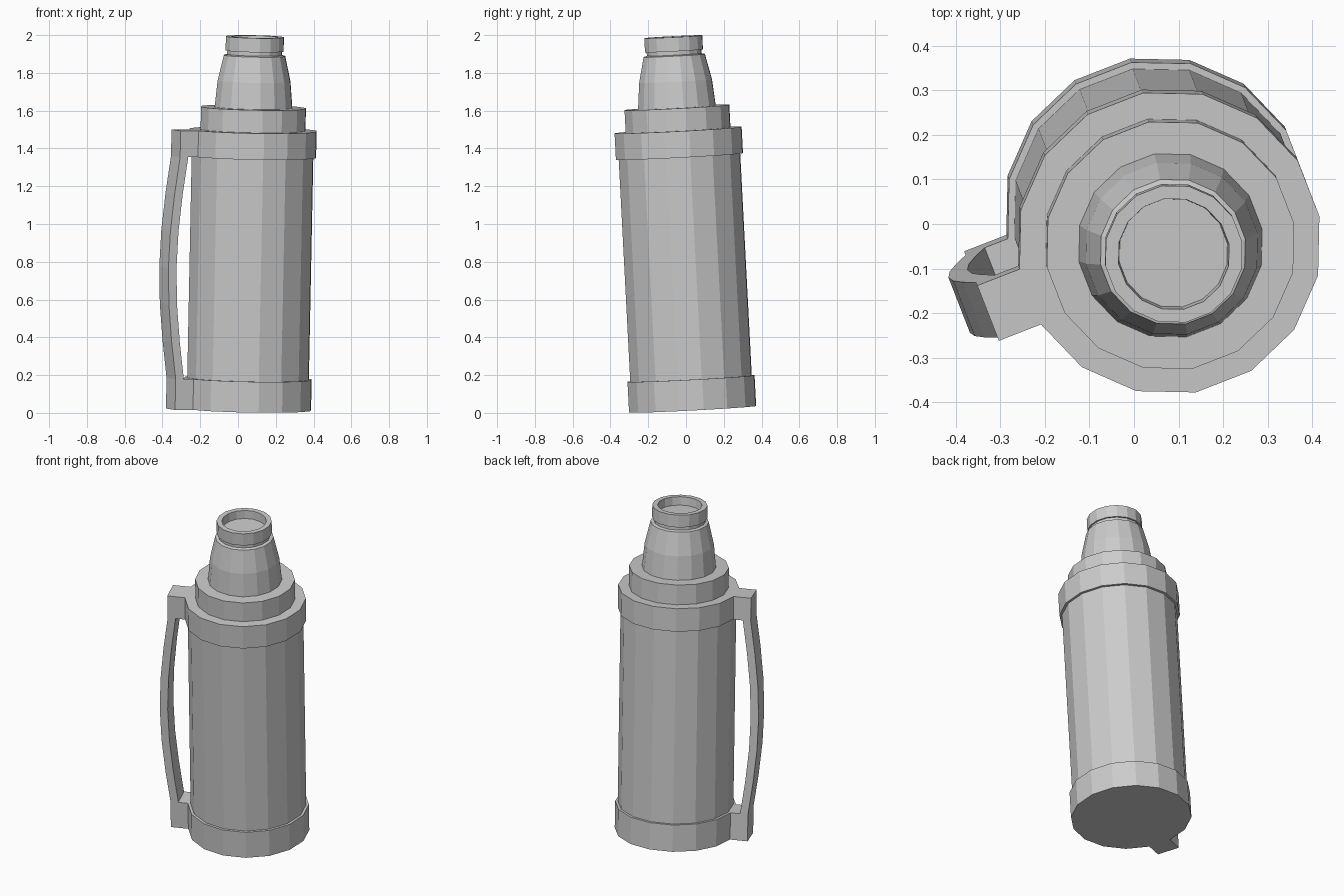
import bpy, bmesh
from math import sin, cos, pi, radians
from mathutils import Matrix, Vector

cube = bpy.data.objects.get("Cube")
if cube:
    bpy.data.objects.remove(cube, do_unlink=True)

SIDES = 16
PHASE = radians(10)
# the flask leans slightly forward and to its left
LEAN = Vector((0.02, -0.052, 1)).to_track_quat('Z', 'Y').to_matrix().to_4x4()
axis = Vector((0.02, -0.052, 1)).normalized()
LEAN = Vector((0, 0, 1)).rotation_difference(axis).to_matrix().to_4x4()
PLACE = Matrix.Translation((0.05, 0.035, 0.0195)) @ LEAN

grey = bpy.data.materials.new("plain_grey")
grey.use_nodes = True
grey.diffuse_color = (0.6, 0.6, 0.6, 1)
grey.node_tree.nodes["Principled BSDF"].inputs["Base Color"].default_value = (0.6, 0.6, 0.6, 1)


def finish(name, bm):
    mesh = bpy.data.meshes.new(name)
    bm.transform(PLACE)
    bm.normal_update()
    bm.to_mesh(mesh)
    bm.free()
    mesh.materials.append(grey)
    obj = bpy.data.objects.new(name, mesh)
    bpy.context.collection.objects.link(obj)
    return obj


def lathe(name, profile, cap_first=False, cap_last=False):
    """Faceted turning of (radius, height) points."""
    bm = bmesh.new()
    rings = []
    for r, z in profile:
        angles = [PHASE + 2 * pi * i / SIDES for i in range(SIDES)]
        rings.append([bm.verts.new((r * cos(a), r * sin(a), z)) for a in angles])
    for low, high in zip(rings, rings[1:]):
        for i in range(SIDES):
            j = (i + 1) % SIDES
            bm.faces.new((low[i], low[j], high[j], high[i]))
    if cap_first:
        bm.faces.new(rings[0][::-1])
    if cap_last:
        bm.faces.new(rings[-1])
    return finish(name, bm)


# key sizes along the flask axis
RING, BODY, COLLAR, NECK = 0.342, 0.327, 0.282, 0.209
BASE_TOP, BAND_LOW, BAND_TOP, COLLAR_TOP = 0.163, 1.34, 1.48, 1.60

# flask body, bottom to top
lathe("base_ring", [(RING, 0), (RING, BASE_TOP), (BODY, BASE_TOP)], cap_first=True)
lathe("body", [(BODY, BASE_TOP), (BODY, BAND_LOW)])
lathe("shoulder_band", [(BODY, BAND_LOW), (RING, BAND_LOW), (RING, BAND_TOP), (COLLAR, BAND_TOP)])
lathe("collar", [(COLLAR, BAND_TOP), (COLLAR, COLLAR_TOP), (NECK, COLLAR_TOP)])
lathe("neck", [(NECK, COLLAR_TOP), (0.196, 1.74), (0.165, 1.875), (0.147, 1.88), (0.147, 1.9)])
lathe("mouth_rim", [(0.147, 1.9), (0.156, 1.9), (0.156, 1.975), (0.126, 1.975), (0.123, 1.925)],
      cap_last=True)

# handle: a side outline extruded across the width of one flask facet
INNER, BLOCK, THICK, BULGE, STEPS = 0.33, 0.437, 0.046, 0.054, 6
arc = []
for i in range(STEPS + 1):
    t = i / STEPS
    arc.append((BLOCK + BULGE * sin(pi * t), BASE_TOP + t * (BAND_LOW - BASE_TOP)))
outline = [(INNER, 0), (BLOCK, 0)] + arc + [(BLOCK, BAND_TOP), (INNER, BAND_TOP), (INNER, BAND_LOW)]
outline += [(d - THICK, z) for d, z in reversed(arc)] + [(INNER, BASE_TOP)]

half = RING * sin(pi / SIDES)
bm = bmesh.new()
sides = [[bm.verts.new((d, y, z)) for d, z in outline] for y in (-half, half)]
bm.faces.new(sides[0])
bm.faces.new(sides[1][::-1])
for i in range(len(outline)):
    j = (i + 1) % len(outline)
    bm.faces.new((sides[0][j], sides[0][i], sides[1][i], sides[1][j]))
bmesh.ops.recalc_face_normals(bm, faces=bm.faces)
bm.transform(Matrix.Rotation(PHASE + pi + pi / SIDES, 4, 'Z'))
finish("handle", bm)
